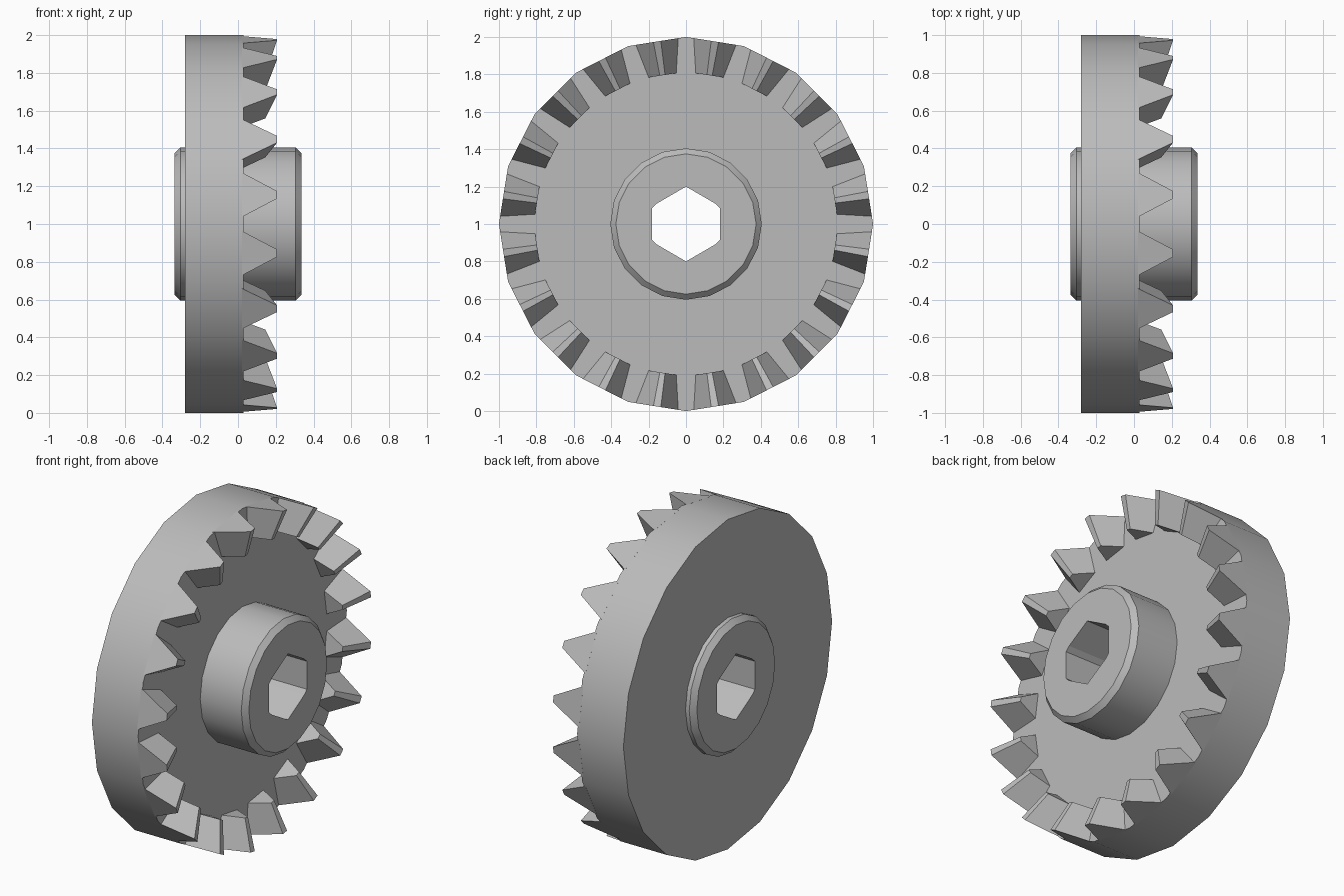
import bpy, bmesh
from math import sin, cos, pi, radians

SIDES = 20

cube = bpy.data.objects.get("Cube")
if cube:
    bpy.data.objects.remove(cube, do_unlink=True)

steel = bpy.data.materials.new("plain grey")
steel.use_nodes = True
grey = (0.5, 0.5, 0.5, 1)
steel.diffuse_color = grey
steel.node_tree.nodes["Principled BSDF"].inputs["Base Color"].default_value = grey


def finish(name, bm, smooth=True):
    bmesh.ops.recalc_face_normals(bm, faces=bm.faces)
    mesh = bpy.data.meshes.new(name)
    bm.to_mesh(mesh)
    bm.free()
    mesh.materials.append(steel)
    ob = bpy.data.objects.new(name, mesh)
    bpy.context.collection.objects.link(ob)
    ob.location.z = 1
    bpy.ops.object.select_all(action="DESELECT")
    ob.select_set(True)
    bpy.context.view_layer.objects.active = ob
    if smooth:
        bpy.ops.object.shade_smooth_by_angle(angle=radians(30))
    return ob


def loft(bm, loops):
    """Skin a list of equal-length point loops and cap both ends."""
    rings = [[bm.verts.new(p) for p in loop] for loop in loops]
    for a, b in zip(rings, rings[1:]):
        n = len(a)
        for i in range(n):
            j = (i + 1) % n
            bm.faces.new((a[i], a[j], b[j], b[i]))
    bm.faces.new(rings[0])
    bm.faces.new(rings[-1])


def circle(x, r):
    return [(x, r * sin(2 * pi * i / SIDES), r * cos(2 * pi * i / SIDES))
            for i in range(SIDES)]


def turned(name, profile):
    bm = bmesh.new()
    loft(bm, [circle(x, r) for x, r in profile])
    return finish(name, bm)


# Wheel and chamfered hub
disc = turned("gear_disc", [(-0.28, 1), (0.03, 1)])
hub = turned("hub", [(-0.335, 0.375), (-0.305, 0.405), (0.305, 0.405), (0.335, 0.375)])

# Hexagonal bore with clipped side corners
quarter = [(0.155, 0.11), (0.182, 0.085)]
right = quarter + [(y, -z) for y, z in reversed(quarter)]
bore = [(0, 0.2)] + right + [(0, -0.2)] + [(-y, -z) for y, z in right]
bm = bmesh.new()
loft(bm, [[(x, y, z) for y, z in bore] for x in (-0.6, 0.6)])
cutter = finish("bore_cutter", bm, smooth=False)
cutter.hide_render = True
cutter.hide_set(True)
cutter.hide_viewport = True
for ob in (disc, hub):
    cut = ob.modifiers.new("bore", "BOOLEAN")
    cut.operation = "DIFFERENCE"
    cut.solver = "EXACT"
    cut.object = cutter

# Crown teeth, tapering towards the axis, one on each rim facet
bm = bmesh.new()


def tooth_section(angle, r, half_base, half_tip, tip_x):
    pts = [(0.02, -half_base), (0.02, half_base), (tip_x, half_tip), (tip_x, -half_tip)]
    return [(x, r * sin(angle) + t * cos(angle), r * cos(angle) - t * sin(angle))
            for x, t in pts]


for k in range(SIDES):
    a = (k + 0.5) * 2 * pi / SIDES
    loft(bm, [tooth_section(a, 0.805, 0.08, 0.014, 0.145),
              tooth_section(a, 0.988, 0.12, 0.02, 0.207)])
finish("crown_teeth", bm, smooth=False)
